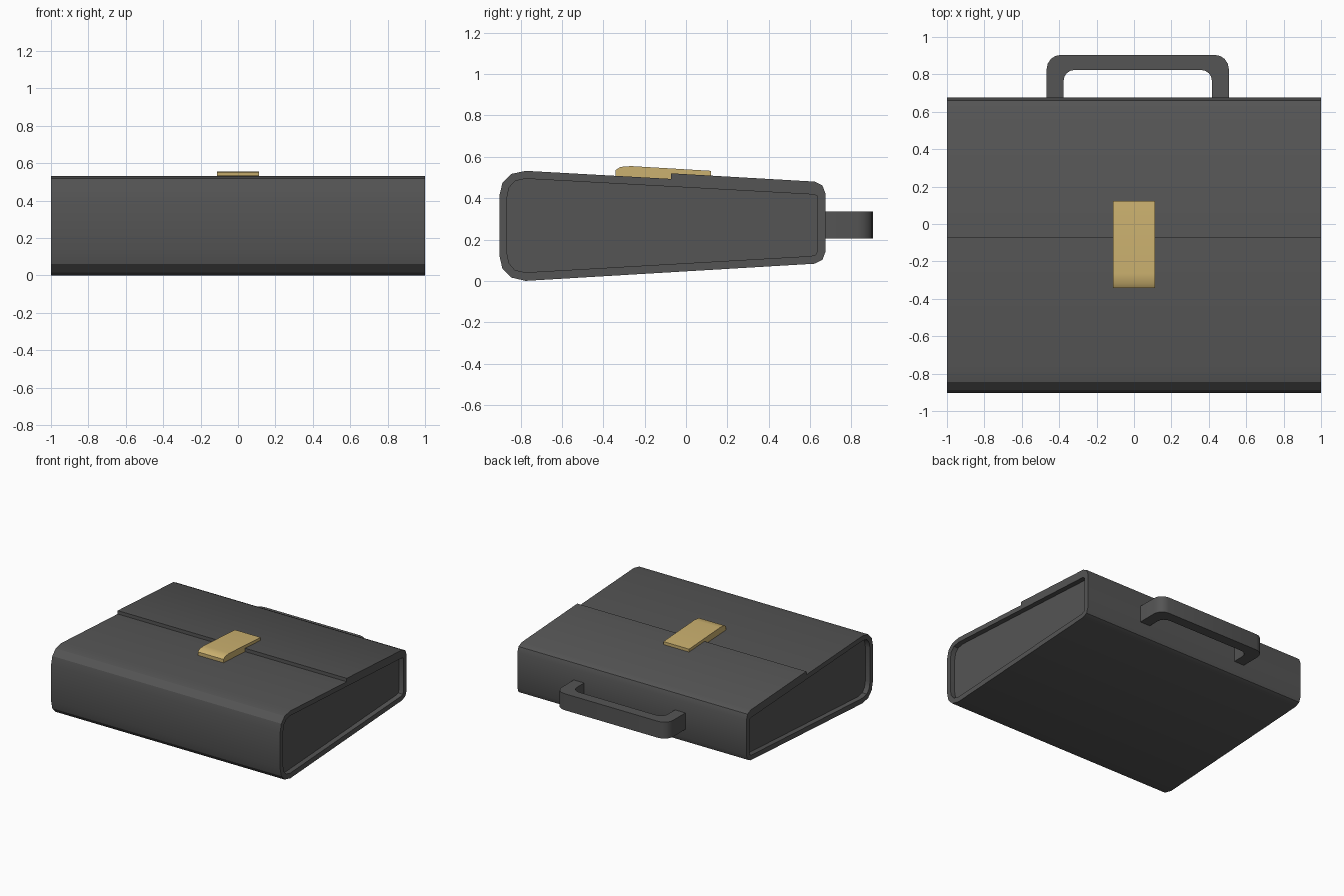
import bpy, bmesh, math
from mathutils import Vector

if "Cube" in bpy.data.objects:
    bpy.data.objects.remove(bpy.data.objects["Cube"])


def material(name, rgb):
    m = bpy.data.materials.new(name)
    m.diffuse_color = (*rgb, 1)
    m.use_nodes = True
    m.node_tree.nodes["Principled BSDF"].inputs["Base Color"].default_value = m.diffuse_color
    return m


def loft(name, rings, mat, angle=30):
    """Join equal-length closed rings and cap both ends."""
    bm = bmesh.new()
    loops = [[bm.verts.new(p) for p in r] for r in rings]
    n = len(loops[0])
    for a, b in zip(loops, loops[1:]):
        for i in range(n):
            j = (i + 1) % n
            bm.faces.new((a[i], a[j], b[j], b[i]))
    bm.faces.new(loops[0])
    bm.faces.new(loops[-1])
    bmesh.ops.recalc_face_normals(bm, faces=bm.faces)
    me = bpy.data.meshes.new(name)
    bm.to_mesh(me)
    bm.free()
    ob = bpy.data.objects.new(name, me)
    bpy.context.collection.objects.link(ob)
    me.materials.append(mat)
    bpy.ops.object.select_all(action='DESELECT')
    ob.select_set(True)
    bpy.context.view_layer.objects.active = ob
    bpy.ops.object.shade_smooth_by_angle(angle=math.radians(angle))
    return ob


def side_ring(profile, x):
    return [Vector((x, y, z)) for y, z in profile]


def arc(cx, cy, r, a0, a1, steps=4):
    angles = [math.radians(a0 + (a1 - a0) * i / steps) for i in range(steps + 1)]
    return [(cx + r * math.cos(a), cy + r * math.sin(a)) for a in angles]


leather = material("dark_leather", (0.09, 0.09, 0.09))
brass = material("brass", (0.60, 0.44, 0.16))

# Case: side profile with a step where the flap ends, and recessed end panels
outer = [(-0.775, 0.0), (0.622, 0.083), (0.66, 0.102), (0.675, 0.142),
         (0.675, 0.42), (0.66, 0.461), (0.622, 0.48),
         (-0.072, 0.52), (-0.072, 0.493),
         (-0.775, 0.532), (-0.845, 0.517), (-0.888, 0.473), (-0.903, 0.41),
         (-0.903, 0.125), (-0.888, 0.06), (-0.845, 0.016)]
inner = [(-0.775, 0.041), (0.605, 0.120), (0.628, 0.127), (0.637, 0.15),
         (0.637, 0.39), (0.633, 0.412), (0.61, 0.418),
         (-0.05, 0.4545), (-0.072, 0.4557),
         (-0.775, 0.494), (-0.827, 0.483), (-0.856, 0.45), (-0.866, 0.40),
         (-0.866, 0.135), (-0.856, 0.085), (-0.827, 0.052)]
depth = 0.04
loft("case", [side_ring(inner, -1 + depth), side_ring(inner, -1),
              side_ring(outer, -1), side_ring(outer, 1),
              side_ring(inner, 1), side_ring(inner, 1 - depth)], leather)

# Clasp: bent brass plate bridging the flap edge
clasp = [(-0.342, 0.503), (-0.342, 0.535), (-0.318, 0.551), (-0.265, 0.555),
         (0.122, 0.532), (0.122, 0.505), (-0.068, 0.516), (-0.068, 0.488)]
loft("clasp", [side_ring(clasp, -0.112), side_ring(clasp, 0.112)], brass)

# Handle: rounded U outline on the back
cx = 0.02
outline = [(cx + 0.487, 0.665)]
outline += arc(cx + 0.412, 0.829, 0.075, 0, 90)
outline += arc(cx - 0.412, 0.829, 0.075, 90, 180)
outline += [(cx - 0.487, 0.665), (cx - 0.397, 0.665)]
outline += arc(cx - 0.337, 0.764, 0.06, 180, 90)
outline += arc(cx + 0.337, 0.764, 0.06, 90, 0)
outline += [(cx + 0.397, 0.665)]
loft("handle", [[Vector((x, y, z)) for x, y in outline] for z in (0.205, 0.335)], leather)
